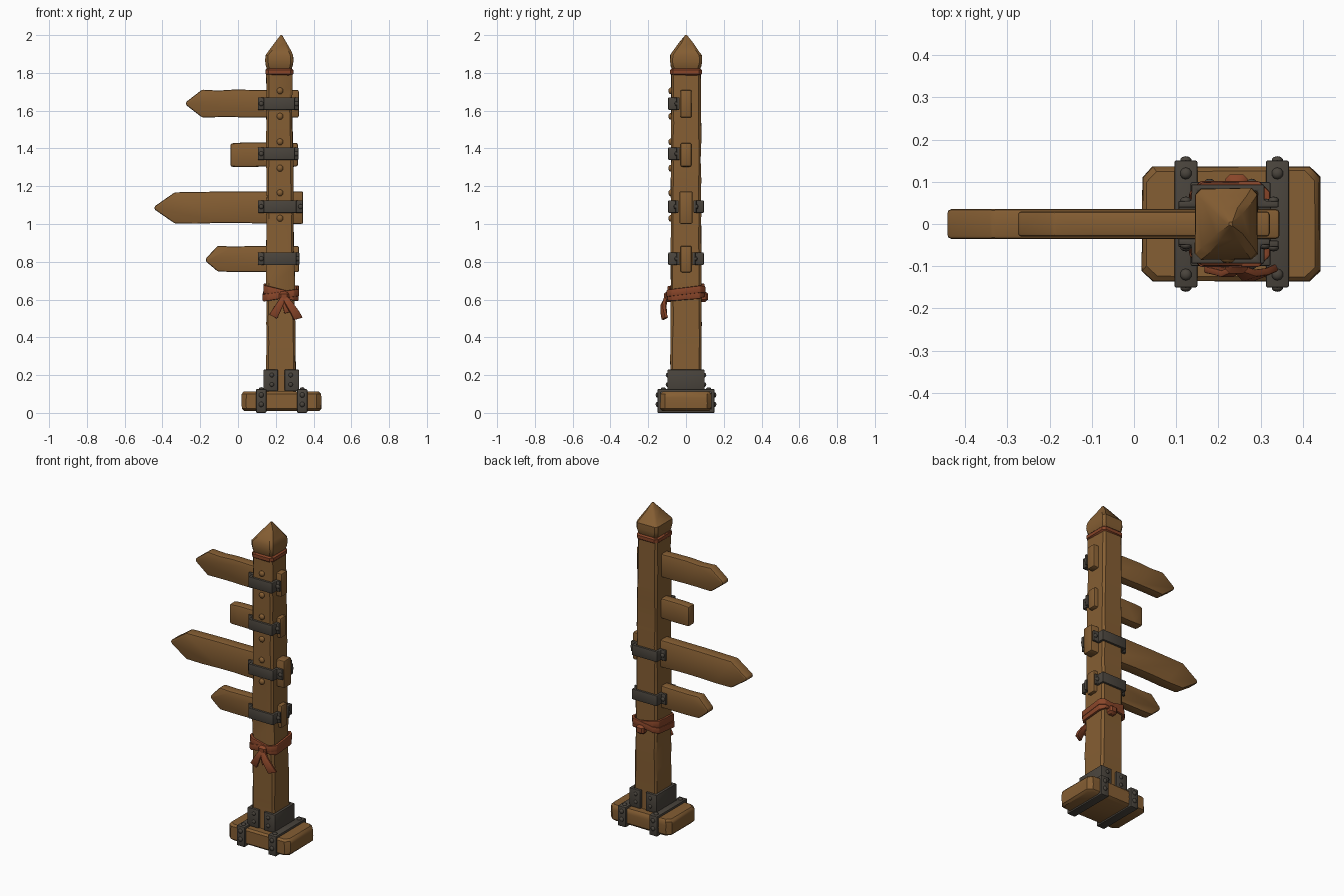
import bpy, bmesh, math, random
from mathutils import Vector

if "Cube" in bpy.data.objects:
    bpy.data.objects.remove(bpy.data.objects["Cube"])

random.seed(7)


def material(name, rgb):
    m = bpy.data.materials.new(name)
    m.diffuse_color = (*rgb, 1)
    m.use_nodes = True
    m.node_tree.nodes["Principled BSDF"].inputs["Base Color"].default_value = m.diffuse_color
    return m


WOOD = material("brown wood", (0.235, 0.112, 0.033))
IRON = material("dark iron", (0.068, 0.058, 0.046))
CLOTH = material("rust cloth", (0.25, 0.06, 0.022))


def jit(a):
    return random.uniform(-a, a)


def finish(name, bm, mat, bevel=0.0, solid=0.0, segments=2, angle=35):
    bmesh.ops.recalc_face_normals(bm, faces=bm.faces)
    me = bpy.data.meshes.new(name)
    bm.to_mesh(me)
    bm.free()
    me.materials.append(mat)
    ob = bpy.data.objects.new(name, me)
    bpy.context.collection.objects.link(ob)
    bpy.ops.object.select_all(action='DESELECT')
    bpy.context.view_layer.objects.active = ob
    ob.select_set(True)
    if solid:
        s = ob.modifiers.new("solid", 'SOLIDIFY')
        s.thickness, s.offset, s.use_even_offset = solid, 0, True
        bpy.ops.object.modifier_apply(modifier="solid")
    if bevel:
        b = ob.modifiers.new("bevel", 'BEVEL')
        b.width, b.segments = bevel, segments
        b.limit_method, b.angle_limit = 'ANGLE', math.radians(32)
        bpy.ops.object.modifier_apply(modifier="bevel")
    bpy.ops.object.shade_smooth_by_angle(angle=math.radians(angle))
    return ob


def loft(name, rings, mat, chamfer, wobble=0.0, bevel=0.0):
    """Stack of chamfered rectangles: (z, centre x, half x, half y)."""
    bm = bmesh.new()
    loops = []
    for z, cx, hx, hy in rings:
        c = min(chamfer, hx * 0.4)
        pts = [(hx - c, -hy), (hx, c - hy), (hx, hy - c), (hx - c, hy),
               (c - hx, hy), (-hx, hy - c), (-hx, c - hy), (c - hx, -hy)]
        loops.append([bm.verts.new((cx + x + jit(wobble), y + jit(wobble), z)) for x, y in pts])
    for a, b in zip(loops, loops[1:]):
        for i in range(8):
            bm.faces.new((a[i], a[(i + 1) % 8], b[(i + 1) % 8], b[i]))
    bm.faces.new(loops[0])
    bm.faces.new(loops[-1])
    return finish(name, bm, mat, bevel)


def ribbon(name, path, width, mat, thick, closed=False, bevel=0.004):
    """Strip along path; width is one vector or one vector per point."""
    bm = bmesh.new()
    ws = width if isinstance(width, list) else [width] * len(path)
    rows = [(bm.verts.new(Vector(p) - Vector(w) / 2), bm.verts.new(Vector(p) + Vector(w) / 2))
            for p, w in zip(path, ws)]
    n = len(rows)
    for i in range(n if closed else n - 1):
        a, b = rows[i], rows[(i + 1) % n]
        bm.faces.new((a[0], b[0], b[1], a[1]))
    return finish(name, bm, mat, bevel, thick)


def rivet(name, loc, r, axis, mat=IRON):
    bm = bmesh.new()
    bmesh.ops.create_uvsphere(bm, u_segments=10, v_segments=6, radius=r)
    for v in bm.verts:
        v.co[axis] *= 0.7
        v.co += Vector(loc)
    return finish(name, bm, mat, angle=60)


def board(name, x0, shoulder, x1, z0, z1, tip, hy):
    """Worn plank with an optional arrow point at its left end."""
    xs = [shoulder + (x1 - shoulder) * i / 6 for i in range(7)]
    low = [(x, z0 + random.uniform(0, 0.006)) for x in xs]
    high = [(x, z1 - random.uniform(0, 0.006)) for x in reversed(xs)]
    out = low + high + ([(x0, tip + 0.008), (x0, tip - 0.008)] if tip else [])
    bm = bmesh.new()
    f = bm.faces.new([bm.verts.new((x, -hy, z)) for x, z in out])
    ext = bmesh.ops.extrude_face_region(bm, geom=[f])
    for v in ext['geom']:
        if isinstance(v, bmesh.types.BMVert):
            v.co.y = hy
    return finish(name, bm, WOOD, 0.011)


# Post, tapering and slightly uneven
post = []
for i in range(19):
    t = i / 18
    post.append((0.09 + 1.73 * t, 0.2285 - 0.011 * t, 0.0785 - 0.011 * t, 0.082 - 0.004 * t))
loft("post", post, WOOD, 0.012, 0.0025)

# Pointed cap and the cord below it
loft("post_cap", [(1.81, 0.219, 0.060, 0.068), (1.835, 0.219, 0.070, 0.080),
                  (1.86, 0.219, 0.074, 0.085), (1.893, 0.219, 0.073, 0.084),
                  (1.915, 0.222, 0.060, 0.069), (1.96, 0.226, 0.031, 0.036),
                  (2.0, 0.23, 0.004, 0.005)], WOOD, 0.014, 0.0015)
loft("cap_cord", [(1.787, 0.219, 0.066, 0.076), (1.795, 0.219, 0.074, 0.084),
                  (1.815, 0.219, 0.074, 0.084), (1.823, 0.219, 0.066, 0.076)], CLOTH, 0.016)

# Base block
loft("base_block", [(0.01, 0.23, 0.198, 0.123), (0.022, 0.23, 0.21, 0.135),
                    (0.05, 0.23, 0.21, 0.135), (0.08, 0.23, 0.21, 0.135),
                    (0.1, 0.23, 0.21, 0.135), (0.112, 0.23, 0.2, 0.125)], WOOD, 0.024, 0.002)

# Iron straps round the base, and brackets gripping the post foot
for side, sx, s in (("left", 0.123, 1), ("right", 0.34, -1)):
    ribbon(f"base_strap_{side}",
           [(sx, -0.142, 0.009), (sx, 0.142, 0.009), (sx, 0.142, 0.117), (sx, -0.142, 0.117)],
           (0.054, 0, 0), IRON, 0.017, True)
    wall = 0.229 - s * 0.086
    ribbon(f"foot_bracket_{side}",
           [(wall + s * 0.068, -0.09, 0.172), (wall, -0.09, 0.172),
            (wall, 0.09, 0.172), (wall + s * 0.068, 0.09, 0.172)],
           (0, 0, 0.114), IRON, 0.018)
    for fy in (-1, 1):
        for z in (0.045, 0.095):
            rivet(f"base_rivet_{side}", (sx, fy * 0.151, z), 0.014, 1)
        rivet(f"strap_top_rivet_{side}", (sx, fy * 0.12, 0.126), 0.014, 2)
        for z in (0.15, 0.2):
            rivet(f"foot_rivet_{side}", (wall + s * 0.036, fy * 0.099, z), 0.012, 1)

# Direction boards: name, left, shoulder, right, bottom, top, tip height, half depth
board("top_board", -0.275, -0.19, 0.322, 1.56, 1.712, 1.638, 0.03)
board("short_board", 0, -0.04, 0.317, 1.3, 1.432, None, 0.03)
board("long_board", -0.442, -0.335, 0.345, 1.0, 1.173, 1.085, 0.035)
board("lower_board", -0.17, -0.107, 0.322, 0.744, 0.886, 0.81, 0.03)


# Iron clamps: flange on board, round the post, flange on board
def clamp(name, z, x0, x1, hy, face):
    hx0, hx1 = 0.144, 0.293 + (0.008 if z < 1.2 else 0)
    fl, fr = face * (hy + 0.012), face * 0.086
    ribbon(name, [(x0, fl, z), (hx0, fl, z), (hx0, fr, z),
                  (hx1, fr, z), (hx1, fl, z), (x1, fl, z)], (0, 0, 0.066), IRON, 0.016)
    for x in (x0 + 0.018, x1 - 0.012):
        rivet(name + "_rivet", (x, face * (hy + 0.021), z), 0.013, 1)


for name, z, x1, hy, faces in (("top_clamp", 1.637, 0.322, 0.03, (-1,)),
                               ("short_clamp", 1.372, 0.32, 0.03, (-1,)),
                               ("long_clamp", 1.092, 0.343, 0.035, (-1, 1)),
                               ("lower_clamp", 0.816, 0.325, 0.03, (-1, 1))):
    for face in faces:
        clamp(name + ("_front" if face < 0 else "_back"), z, 0.105, x1, hy, face)

# Wooden pegs down the front of the post
for z in (1.705, 1.57, 1.435, 1.295, 1.165, 1.03):
    rivet("front_peg", (0.222, -0.081, z), 0.018, 1, WOOD)


# Cloth sash: two crossing wraps, a knot and two hanging tails
def wrap(name, z, tilt_x, tilt_y, grow, width):
    hx, hy, c = 0.078 + grow, 0.084 + grow, 0.022
    pts = [(hx - c, -hy), (hx, c - hy), (hx, 0), (hx, hy - c), (hx - c, hy), (0, hy),
           (c - hx, hy), (-hx, hy - c), (-hx, 0), (-hx, c - hy), (c - hx, -hy), (0, -hy)]
    path = [(0.227 + x, y, z + tilt_x * x + tilt_y * y + jit(0.002)) for x, y in pts]
    ribbon(name, path, (0, 0, width), CLOTH, 0.016, True, 0.005)


wrap("sash_wrap_upper", 0.64, -0.22, 0.08, 0.007, 0.045)
wrap("sash_wrap_lower", 0.632, 0.16, 0.1, 0.01, 0.038)
loft("sash_knot", [(0.588, 0.243, 0.016, 0.102), (0.6, 0.243, 0.026, 0.117),
                   (0.63, 0.243, 0.026, 0.117), (0.643, 0.243, 0.016, 0.102)], CLOTH, 0.01)
ribbon("sash_tail_left", [(0.24, -0.108, 0.61), (0.222, -0.118, 0.575),
                          (0.203, -0.112, 0.54), (0.186, -0.108, 0.51)],
       [(0.024, 0, -0.012), (0.032, 0, -0.016), (0.038, 0, -0.02), (0.042, 0, -0.022)], CLOTH, 0.016)
ribbon("sash_tail_right", [(0.248, -0.106, 0.61), (0.272, -0.122, 0.575),
                           (0.298, -0.12, 0.535), (0.318, -0.112, 0.498)],
       [(0.024, 0, 0.014), (0.034, 0.012, 0.016), (0.04, 0.016, 0.016), (0.046, 0.02, 0.012)], CLOTH, 0.018)
ribbon("sash_tail_middle", [(0.246, -0.103, 0.605), (0.25, -0.11, 0.57), (0.262, -0.108, 0.53)],
       [(0.02, 0, 0), (0.028, 0, 0.004), (0.032, 0, 0.01)], CLOTH, 0.014)
